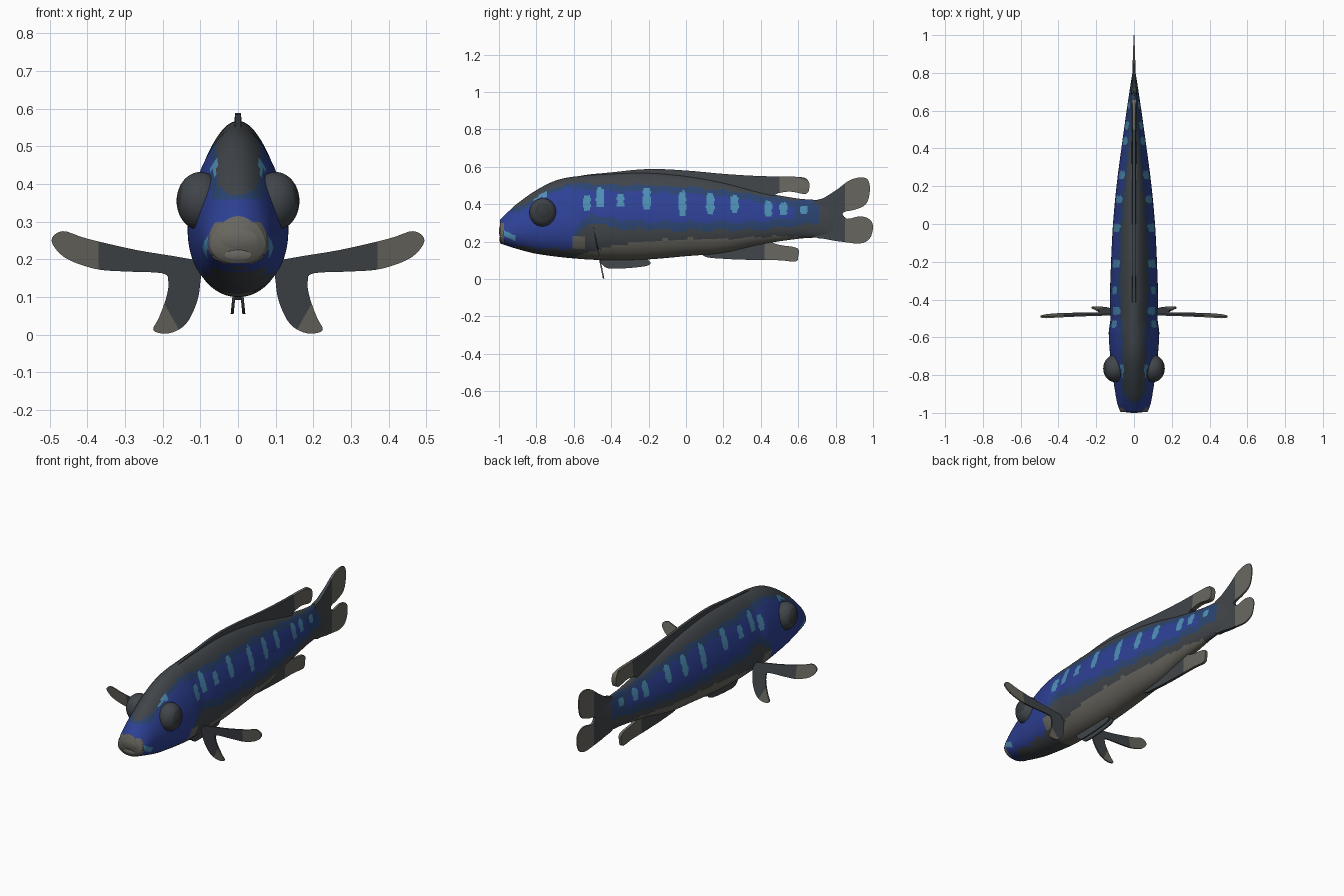
import bpy, bmesh, math
from mathutils import Vector

if "Cube" in bpy.data.objects:
    bpy.data.objects.remove(bpy.data.objects["Cube"])

# Flat colours
COLOURS = {
    "royal blue": (0.027, 0.052, 0.30),
    "slate blue": (0.024, 0.058, 0.165),
    "pale cyan": (0.075, 0.27, 0.46),
    "charcoal": (0.052, 0.060, 0.068),
    "warm grey": (0.140, 0.135, 0.115),
    "eye black": (0.036, 0.040, 0.045),
}
BLUE, SLATE, CYAN, DARK, LIGHT, EYE = range(6)
MATS = []
for n, c in COLOURS.items():
    m = bpy.data.materials.new(n)
    m.diffuse_color = (*c, 1)
    m.use_nodes = True
    m.node_tree.nodes["Principled BSDF"].inputs["Base Color"].default_value = m.diffuse_color
    MATS.append(m)


def curve(table, t):
    """Smooth interpolation through (position, value) pairs."""
    if t <= table[0][0]:
        return table[0][1]
    if t >= table[-1][0]:
        return table[-1][1]
    i = max(k for k in range(len(table) - 1) if table[k][0] <= t)

    def slope(k):
        a, b = table[max(k - 1, 0)], table[min(k + 1, len(table) - 1)]
        return (b[1] - a[1]) / (b[0] - a[0])
    (x0, y0), (x1, y1) = table[i], table[i + 1]
    h = x1 - x0
    s = (t - x0) / h
    return ((1 + 2 * s) * (1 - s) ** 2 * y0 + s * (1 - s) ** 2 * h * slope(i)
            + s * s * (3 - 2 * s) * y1 + s * s * (s - 1) * h * slope(i + 1))


def finish(bm, name, rule, smooth):
    bmesh.ops.recalc_face_normals(bm, faces=bm.faces)
    for f in bm.faces:
        f.material_index = rule(f.calc_center_median())
        f.smooth = smooth
    me = bpy.data.meshes.new(name)
    bm.to_mesh(me)
    bm.free()
    for m in MATS:
        me.materials.append(m)
    ob = bpy.data.objects.new(name, me)
    bpy.context.collection.objects.link(ob)
    return ob


# Body: egg-shaped sections lofted from snout to tail
TOP = [(-.995, .315), (-.95, .36), (-.9, .405), (-.8, .475), (-.7, .525), (-.6, .547), (-.4, .563),
       (-.2, .567), (0, .55), (.2, .515), (.4, .465), (.6, .43), (.7, .422), (.8, .41)]
BOTTOM = [(-.995, .19), (-.9, .16), (-.8, .135), (-.6, .11), (-.4, .1), (-.2, .105), (0, .122),
          (.2, .14), (.4, .185), (.6, .215), (.7, .222), (.8, .23)]
WIDTH = [(-.995, .07), (-.95, .086), (-.85, .103), (-.75, .117), (-.58, .130), (-.5, .121), (-.4, .124),
         (-.2, .118), (0, .108), (.2, .09), (.4, .065), (.6, .038), (.75, .016), (.8, .008)]
# Heights of the colour borders: back, flank, belly
BACK = [(-.6, .51), (-.2, .50), (.2, .475), (.4, .445), (.6, .42)]
FLANK = [(-.95, .18), (-.7, .16), (-.62, .17), (-.57, .24), (-.5, .30), (-.4, .275), (0, .26),
         (.4, .265), (.55, .28), (.7, .30)]
BELLY = [(-.6, .11), (-.5, .15), (-.3, .19), (0, .215), (.2, .215), (.4, .225), (.6, .23)]
# Cyan bars: y centre, low z, high z
BARS = [(-.53, .36, .45), (-.46, .38, .49), (-.35, .38, .46), (-.21, .37, .485), (-.02, .34, .47),
        (.13, .345, .46), (.26, .35, .45), (.44, .335, .42), (.52, .34, .41), (.63, .35, .39)]


def body_colour(p):
    x, y, z = abs(p.x), p.y, p.z
    wave = .007 * math.sin(y * 42) + .004 * math.sin(y * 97)
    if y < -.97 and z < .3:
        return LIGHT if x < .078 and z > .19 else BLUE
    if y > .71:
        return DARK
    # Head: forehead stripe, brow and cheek flashes, gill patch
    if y < -.6:
        if x < .056 and z > .37 + 10 * x * x:
            return DARK
        if x > .056 and y > -.84 and y < -.74 and abs(z - (.455 + .3 * (y + .79))) < .026:
            return CYAN
        if x > .065 and y < -.91 and abs(z - .235 + .5 * (y + .95)) < .015:
            return CYAN
        if x < .07 and z > .36:
            return SLATE
    elif z > curve(BACK, y) + wave * .6:
        return DARK
    if -.61 < y < -.54 and .16 < z < .235:
        return LIGHT
    if -.58 < y < .6 and z < curve(BELLY, y) + wave * .5:
        return LIGHT
    flank = curve(FLANK, y) + wave
    if z < flank:
        return DARK
    # Flank: bars on blue with slate borders
    for c, lo, hi in BARS:
        end = 1 - (abs(z - (lo + hi) / 2) / (hi - lo) * 2) ** 4
        if end > 0 and abs(y - c) < .021 * (.5 + .5 * end) + .002 * math.sin(z * 150):
            return CYAN
    if y > -.6 and (y > .58 or z > curve(BACK, y) - .035 + wave or z < flank + .045):
        return SLATE
    return BLUE


bm = bmesh.new()
NY, NA = 320, 80
rings = []
for i in range(NY + 1):
    y = -.995 + 1.795 * i / NY
    hi, lo, w = curve(TOP, y), curve(BOTTOM, y), curve(WIDTH, y)
    ring = []
    for k in range(NA):
        a = 2 * math.pi * k / NA
        x = w * math.sin(a) * (1 + .25 * math.cos(a))
        ring.append(bm.verts.new((x, y, lo + (hi - lo) * (1 - math.cos(a)) / 2)))
    rings.append(ring)
for r, q in zip(rings, rings[1:]):
    for k in range(NA):
        j = (k + 1) % NA
        bm.faces.new((r[k], r[j], q[j], q[k]))
bm.faces.new(rings[0])
bm.faces.new(rings[-1])
finish(bm, "body", body_colour, True)


# Rounded parts: eyes and lips
def ball(name, centre, size, rule):
    bm = bmesh.new()
    bmesh.ops.create_uvsphere(bm, u_segments=40, v_segments=28, radius=1)
    for v in bm.verts:
        v.co = Vector(a * b for a, b in zip(v.co, size)) + Vector(centre)
    finish(bm, name, rule, True)


for side, s in (("right", 1), ("left", -1)):
    ball(side + "_eye", (s * .1, -.765, .355), (.063, .072, .077),
         lambda p: EYE if math.hypot(p.y + .765, p.z - .365) < .042 else DARK)
ball("upper_lip", (0, -.978, .255), (.078, .022, .042), lambda p: LIGHT)
ball("lower_lip", (0, -.976, .212), (.07, .022, .026), lambda p: LIGHT)


# Fins: smooth closed outlines made into thin plates, cut where the colour changes
def fin(name, outline, place, axis, thick, cuts, rule):
    n, pts = len(outline), []
    for i in range(n):
        a, b, c, d = (Vector(outline[(i + k) % n]) for k in (-1, 0, 1, 2))
        for t in (0, .25, .5, .75):
            pts.append(.5 * (2 * b + (c - a) * t + (2 * a - 5 * b + 4 * c - d) * t * t
                             + (3 * b - a - 3 * c + d) * t ** 3))
    bm = bmesh.new()
    sheets = []
    for s in (1, -1):
        sheets.append([bm.verts.new(place(*p) + s * thick(*p) * Vector(axis)) for p in pts])
    faces = [bm.faces.new(sh) for sh in sheets]
    for i in range(len(pts)):
        j = (i + 1) % len(pts)
        bm.faces.new((sheets[0][i], sheets[0][j], sheets[1][j], sheets[1][i]))
    bm.normal_update()
    bmesh.ops.triangulate(bm, faces=faces, ngon_method='EAR_CLIP')
    for co, no in cuts:
        bmesh.ops.bisect_plane(bm, geom=bm.verts[:] + bm.edges[:] + bm.faces[:],
                               plane_co=co, plane_no=no, dist=1e-5)
    finish(bm, name, rule, False)


def upright(y, z):
    return Vector((0, y, z))


# Fins on the centre line
fin("dorsal_fin",
    [(-.62, .50), (-.58, .548), (-.4, .57), (-.2, .588), (0, .58), (.2, .562), (.4, .55), (.6, .546),
     (.65, .53), (.66, .49), (.64, .455), (.56, .467), (.49, .458), (.42, .435), (.1, .46), (-.3, .49)],
    upright, (1, 0, 0), lambda y, z: .008 if z > .53 else .014,
    [((0, .5, 0), (0, 1, 0))], lambda p: LIGHT if p.y > .5 else DARK)
fin("anal_fin",
    [(.1, .16), (.1, .12), (.2, .108), (.35, .102), (.5, .1), (.585, .093), (.6, .12), (.595, .165),
     (.5, .182), (.42, .205), (.3, .2)],
    upright, (1, 0, 0), lambda y, z: .008,
    [((0, .42, 0), (0, 1, 0))], lambda p: LIGHT if p.y > .42 else DARK)
fin("tail_fin",
    [(.68, .40), (.74, .435), (.81, .48), (.87, .525), (.93, .543), (.973, .53), (.983, .47), (.962, .4),
     (.9, .37), (.85, .36), (.838, .345), (.865, .322), (.93, .335), (.98, .32), (1.0, .28), (.982, .215),
     (.93, .19), (.85, .197), (.75, .213), (.68, .24)],
    upright, (1, 0, 0), lambda y, z: .002 + .035 * (1.001 - y),
    [((0, .85, 0), (0, 1, 0))], lambda p: LIGHT if p.y > .85 else DARK)

# Paired fins


def lobe_tip(p):
    return p.z < .12 and .07 * (abs(p.x) - .2) > .04 * (p.z - .09)


for side, s in (("right", 1), ("left", -1)):
    fin(side + "_pectoral_fin",
        [(.10, .19), (.15, .205), (.27, .225), (.4, .255), (.465, .275), (.495, .25), (.46, .205),
         (.38, .175), (.3, .168), (.2, .163), (.185, .14), (.19, .10), (.21, .045), (.225, .012), (.19, .003),
         (.155, .015), (.13, .04), (.108, .09), (.10, .14)],
        lambda x, z: Vector((s * x, -.44 - .2 * z, z)), (0, 1, 0), lambda x, z: .004,
        [((s * .37, 0, 0), (1, 0, 0)), ((s * .2, 0, .09), (s * .07, 0, -.04)), ((0, 0, .12), (0, 0, 1))],
        lambda p: LIGHT if abs(p.x) > .37 or lobe_tip(p) else DARK)
    fin(side + "_pelvic_fin",
        [(-.45, .115), (-.43, .062), (-.35, .056), (-.22, .068), (-.19, .088), (-.25, .12)],
        lambda y, z: Vector((s * (.01 + (.11 - z) * .1), y, z)), (1, 0, 0), lambda y, z: .004,
        [], lambda p: DARK)
